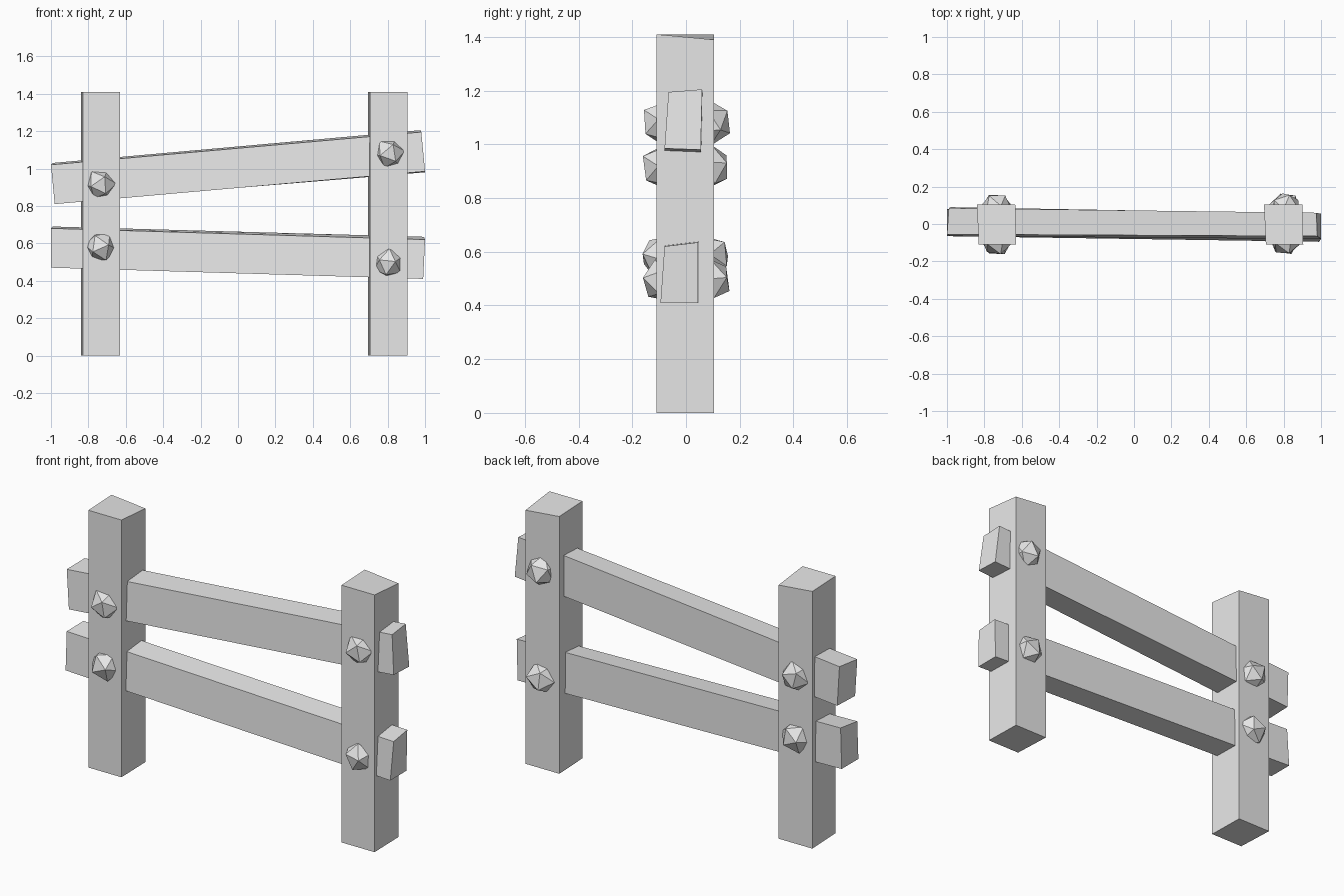
import bpy, bmesh, random
from mathutils import Euler, Vector

cube = bpy.data.objects.get("Cube")
if cube:
    bpy.data.objects.remove(cube, do_unlink=True)

random.seed(4)
GREY = (0.8, 0.8, 0.8, 1.0)
mat = bpy.data.materials.new("plain_grey")
mat.use_nodes = True
mat.diffuse_color = GREY
mat.node_tree.nodes["Principled BSDF"].inputs["Base Color"].default_value = GREY


def finish(name, bm):
    """Turn a bmesh into a flat shaded object."""
    bmesh.ops.recalc_face_normals(bm, faces=bm.faces)
    mesh = bpy.data.meshes.new(name)
    bm.to_mesh(mesh)
    bm.free()
    mesh.materials.append(mat)
    obj = bpy.data.objects.new(name, mesh)
    bpy.context.collection.objects.link(obj)
    return obj


def beam(name, start, end):
    """Rough hewn beam between two four-cornered ends."""
    bm = bmesh.new()
    a = [bm.verts.new(p) for p in start]
    b = [bm.verts.new(p) for p in end]
    bm.faces.new(a)
    bm.faces.new(b)
    for i in range(4):
        j = (i + 1) % 4
        bm.faces.new((a[i], a[j], b[j], b[i]))
    return finish(name, bm)


def post(name, x):
    """Upright post, slightly skewed, with a worn back corner."""
    foot = [(x - 0.095, -0.11), (x + 0.105, -0.11), (x + 0.1, 0.105), (x - 0.105, 0.105)]
    heights = (1.41, 1.41, 1.39, 1.41)
    beam(name, [(*p, 0) for p in foot], [(*p, h) for p, h in zip(foot, heights)])


def peg(name, x, y, z):
    """Faceted stone-like peg head."""
    bm = bmesh.new()
    bmesh.ops.create_icosphere(bm, subdivisions=1, radius=0.087)
    turn = Euler([random.uniform(0, 6) for _ in range(3)]).to_matrix()
    for v in bm.verts:
        v.co = turn @ v.co * random.uniform(0.94, 1.03) + Vector((x, y, z))
    finish(name, bm)


# Posts
post("right_post", -0.735)
post("left_post", 0.8)

# Rails, corners in order: top front, top back, bottom back, bottom front
beam("upper_rail",
     [(-1, -0.055, 1.02), (-0.99, 0.085, 1.03), (-0.98, 0.09, 0.815), (-0.98, -0.065, 0.81)],
     [(0.98, -0.065, 1.195), (0.975, 0.06, 1.205), (1, 0.055, 0.98), (1, -0.08, 0.985)])
beam("lower_rail",
     [(-1, -0.055, 0.68), (-0.99, 0.075, 0.69), (-1, 0.08, 0.47), (-1, -0.065, 0.47)],
     [(1, -0.08, 0.62), (0.995, 0.045, 0.635), (0.99, 0.045, 0.41), (0.99, -0.095, 0.41)])

# Peg heads on both faces of each joint
joints = {"upper_right": (-0.735, 0.915), "lower_right": (-0.735, 0.58),
          "upper_left": (0.812, 1.08), "lower_left": (0.805, 0.495)}
for label, (x, z) in joints.items():
    for side, y in (("front", -0.085), ("back", 0.085)):
        peg(f"{label}_{side}_peg", x, y, z)
